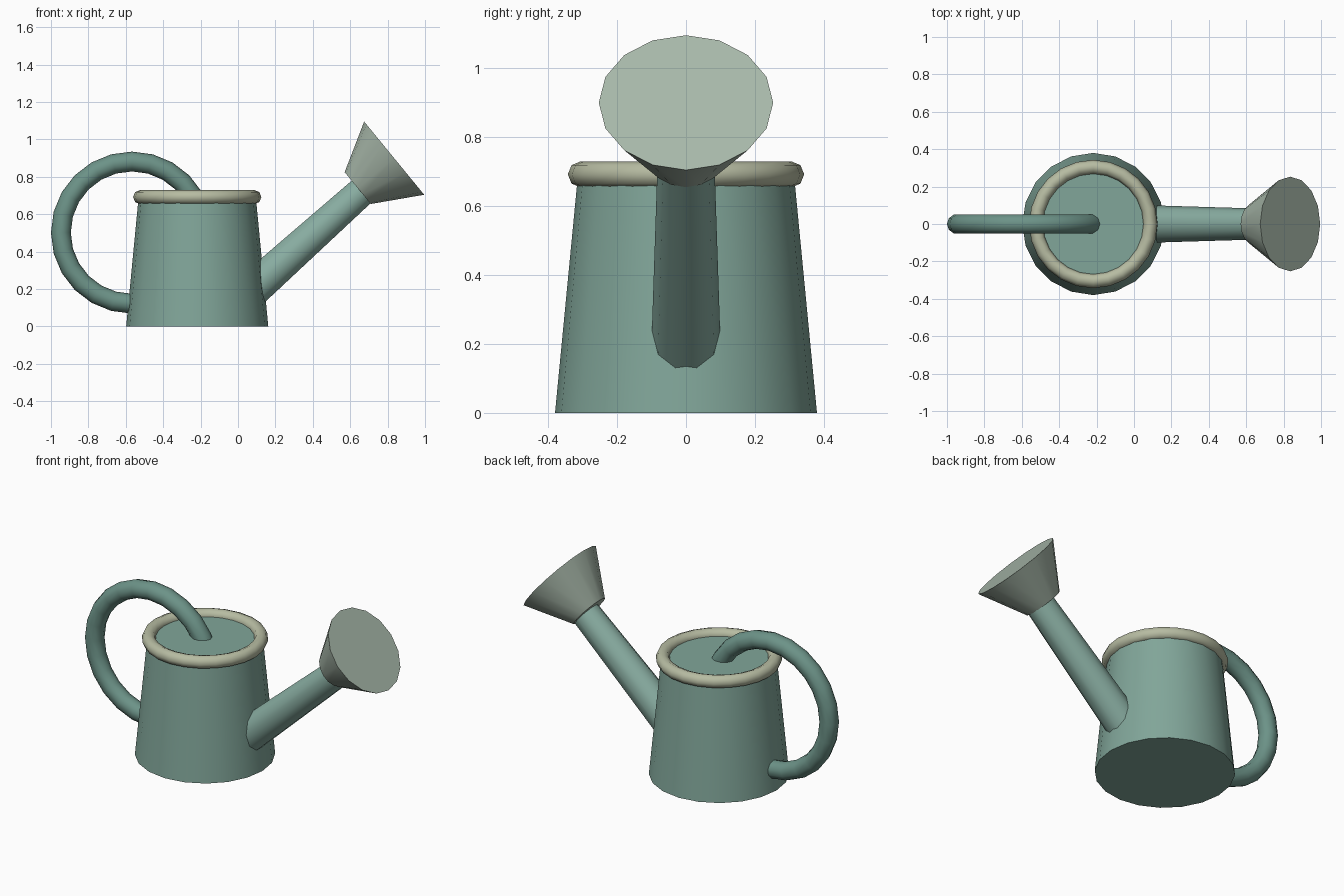
import bpy
from math import radians, pi, atan2
from mathutils import Vector

if "Cube" in bpy.data.objects:
    bpy.data.objects.remove(bpy.data.objects["Cube"])


def paint(obj, name, color):
    obj.name = name
    mat = bpy.data.materials.new(name + "_paint")
    mat.diffuse_color = (*color, 1)
    mat.use_nodes = True
    mat.node_tree.nodes["Principled BSDF"].inputs["Base Color"].default_value = mat.diffuse_color
    obj.data.materials.append(mat)
    bpy.ops.object.shade_smooth_by_angle(angle=radians(50))


def taper(name, start, end, r1, r2, sides, color):
    """Capped cone frustum between two points in the xz plane."""
    a, b = Vector(start), Vector(end)
    d = b - a
    bpy.ops.mesh.primitive_cone_add(
        vertices=sides, radius1=r1, radius2=r2, depth=d.length,
        location=(a + b) / 2, rotation=(0, atan2(d.x, d.z), 0))
    paint(bpy.context.object, name, color)


def ring(name, loc, rot, major, minor, seg, sides, color):
    bpy.ops.mesh.primitive_torus_add(
        location=loc, rotation=rot, major_radius=major, minor_radius=minor,
        major_segments=seg, minor_segments=sides)
    paint(bpy.context.object, name, color)


GREEN = (0.22, 0.38, 0.32)
DARK = (0.15, 0.29, 0.245)
LIGHT = (0.25, 0.42, 0.36)
CREAM = (0.47, 0.50, 0.36)
PALE = (0.40, 0.49, 0.41)

# Tapered can with closed top, and the rolled rim around it
taper("can_body", (-0.218, 0, 0), (-0.218, 0, 0.695), 0.38, 0.313, 20, GREEN)
ring("rim", (-0.218, 0, 0.692), (0, 0, 0), 0.305, 0.038, 24, 8, CREAM)

# Spout rising to the right, and the flared sprinkler head
taper("spout", (0.02, 0, 0.147), (0.685, 0, 0.743), 0.102, 0.082, 10, LIGHT)
taper("sprinkler_head", (0.64, 0, 0.74), (0.835, 0, 0.90), 0.11, 0.253, 16, PALE)

# Round handle whose inner part is buried in the can
ring("handle", (-0.567, 0, 0.502), (pi / 2, 0, 0), 0.38, 0.053, 24, 10, DARK)
